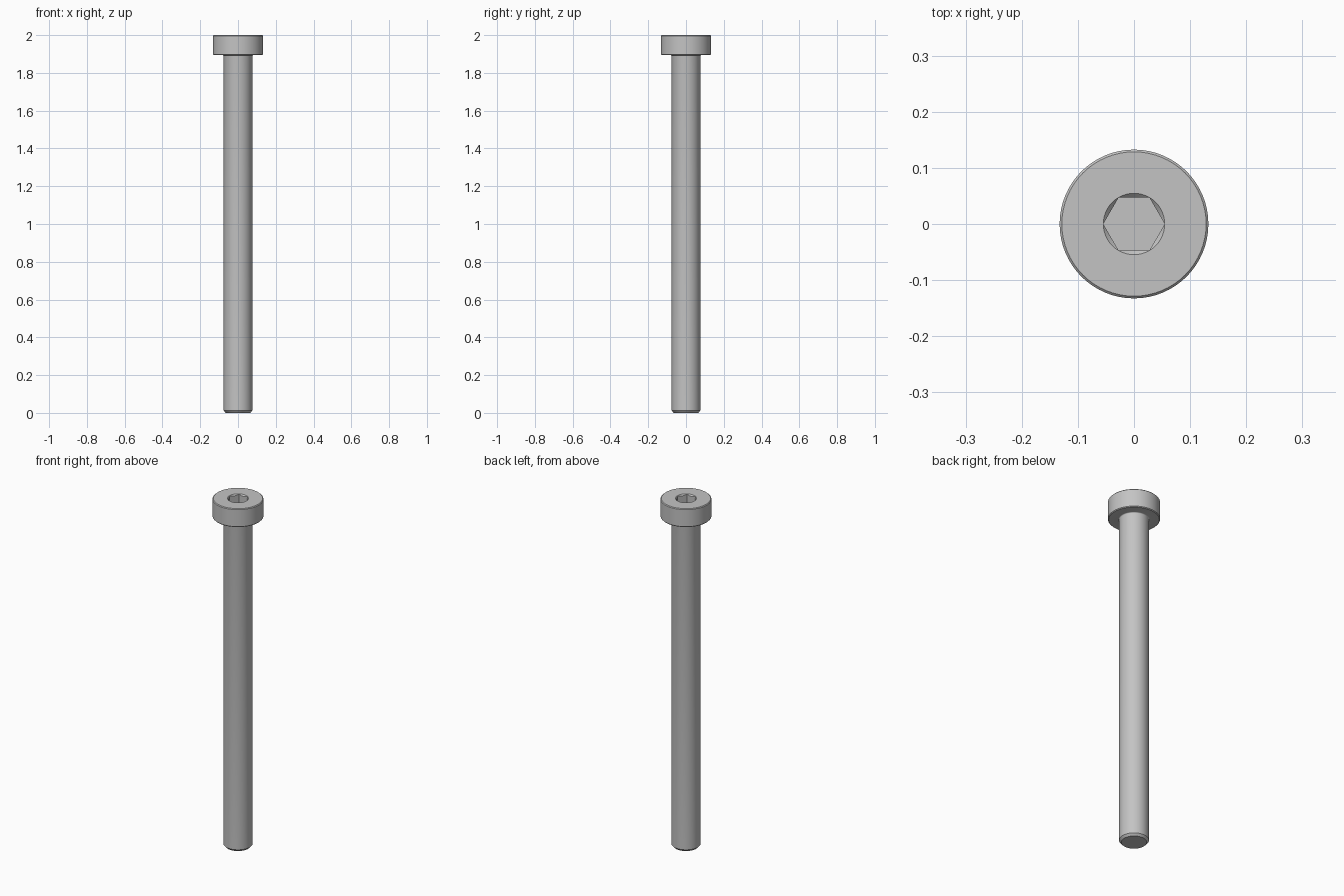
import bpy, bmesh, math

if "Cube" in bpy.data.objects:
    bpy.data.objects.remove(bpy.data.objects["Cube"])

SEGMENTS = 64
HEAD_R, SHAFT_R, HEX_R = 0.1326, 0.0758, 0.0547
HEAD_Z, SOCKET_Z = 1.894, 1.913

steel = bpy.data.materials.new("grey steel")
steel.diffuse_color = (0.55, 0.55, 0.55, 1)
steel.use_nodes = True
steel.node_tree.nodes["Principled BSDF"].inputs["Base Color"].default_value = steel.diffuse_color


def lathe(name, profile, sides=SEGMENTS):
    """Closed solid of revolution; profile runs bottom to top as (radius, z)."""
    bm = bmesh.new()
    rings = []
    for r, z in profile:
        rings.append([bm.verts.new((r * math.cos(a), r * math.sin(a), z))
                      for a in (2 * math.pi * i / sides for i in range(sides))])
    for low, high in zip(rings, rings[1:]):
        for i in range(sides):
            j = (i + 1) % sides
            bm.faces.new((low[i], low[j], high[j], high[i]))
    bm.faces.new(rings[0][::-1])
    bm.faces.new(rings[-1])
    mesh = bpy.data.meshes.new(name)
    bm.to_mesh(mesh)
    bm.free()
    mesh.materials.append(steel)
    ob = bpy.data.objects.new(name, mesh)
    bpy.context.collection.objects.link(ob)
    return ob


# Screw body: chamfered tip, shaft, small fillet under the head, chamfered head
c, f = 0.004, 0.005
fillet = [(SHAFT_R + f * (1 - math.cos(a)), HEAD_Z - f * (1 - math.sin(a)))
          for a in (math.pi / 2 * i / 4 for i in range(5))]
screw = lathe("socket_screw", [
    (SHAFT_R - 0.011, 0), (SHAFT_R, 0.012)] + fillet + [
    (HEAD_R - c, HEAD_Z), (HEAD_R, HEAD_Z + c),
    (HEAD_R, 2 - c), (HEAD_R - c, 2)])

# Hexagonal socket and its conical lead-in
hex_cutter = lathe("hex_cutter", [(HEX_R, SOCKET_Z), (HEX_R, 2.05)], 6)
cone_cutter = lathe("cone_cutter", [(HEX_R - 0.02, 1.98), (HEX_R + 0.02, 2.02)])
for cutter in (hex_cutter, cone_cutter):
    mod = screw.modifiers.new(cutter.name, "BOOLEAN")
    mod.object = cutter
    mod.operation = "DIFFERENCE"
    mod.solver = "EXACT"

# Bake the cuts, remove the cutters, then smooth the round walls
bpy.context.view_layer.objects.active = screw
screw.select_set(True)
for mod in list(screw.modifiers):
    bpy.ops.object.modifier_apply(modifier=mod.name)
for cutter in (hex_cutter, cone_cutter):
    bpy.data.objects.remove(cutter)
bpy.ops.object.shade_smooth_by_angle(angle=math.radians(28))
